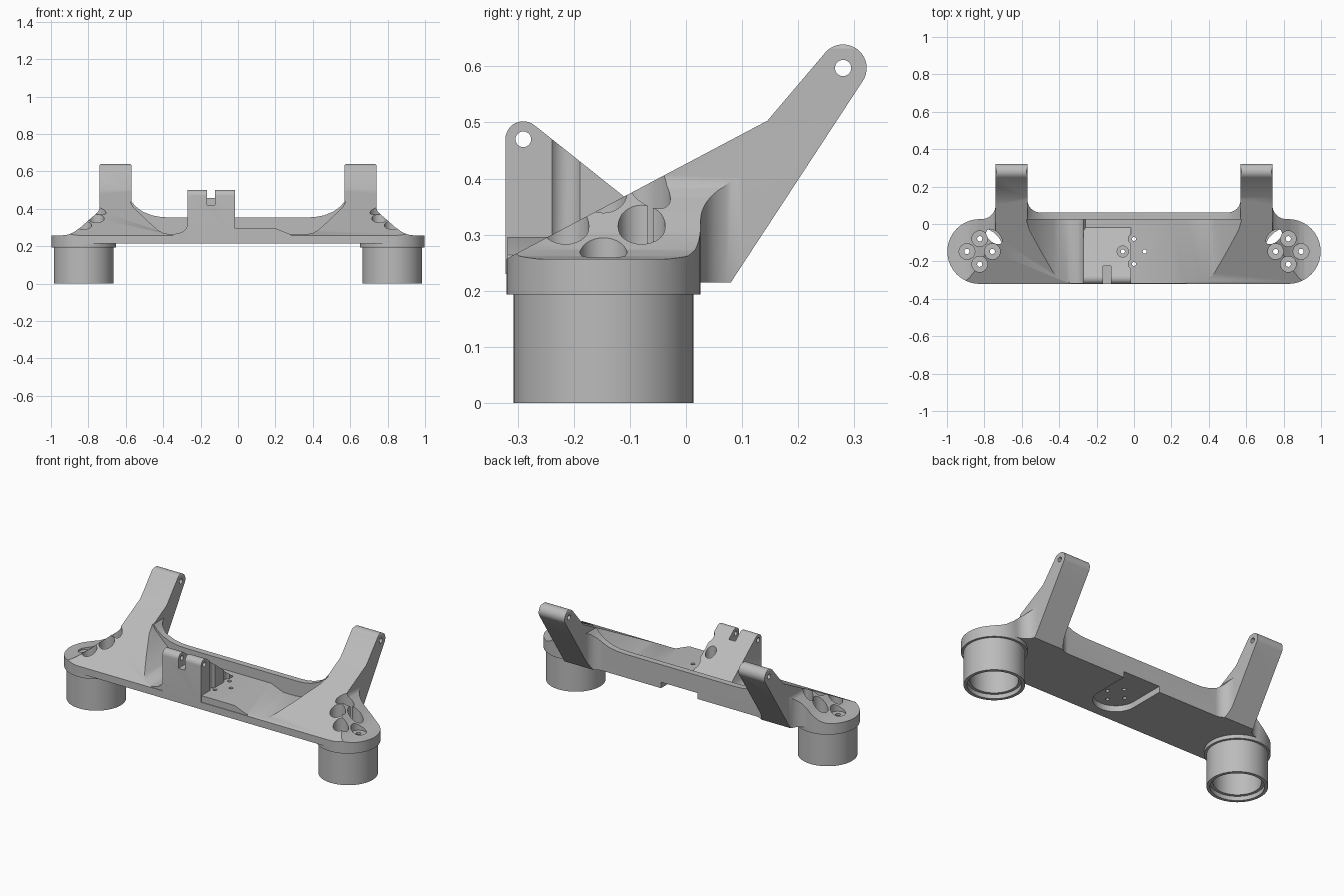
import bpy, bmesh, math
from mathutils import Matrix, Vector

if "Cube" in bpy.data.objects:
    bpy.data.objects.remove(bpy.data.objects["Cube"])

grey = bpy.data.materials.new("light_grey")
grey.use_nodes = True
COLOUR = (0.5, 0.5, 0.5, 1)
grey.diffuse_color = COLOUR
grey.node_tree.nodes["Principled BSDF"].inputs["Base Color"].default_value = COLOUR


def make(name, bm):
    bmesh.ops.recalc_face_normals(bm, faces=bm.faces)
    mesh = bpy.data.meshes.new(name)
    bm.to_mesh(mesh)
    bm.free()
    mesh.materials.append(grey)
    ob = bpy.data.objects.new(name, mesh)
    bpy.context.collection.objects.link(ob)
    return ob


def prism(name, pts, axis, lo, hi):
    """Extrude a closed 2D profile along an axis."""
    place = {"x": lambda p: (lo, p[0], p[1]),
             "y": lambda p: (p[0], lo, p[1]),
             "z": lambda p: (p[0], p[1], lo)}[axis]
    bm = bmesh.new()
    face = bm.faces.new([bm.verts.new(place(p)) for p in pts])
    new = bmesh.ops.extrude_face_region(bm, geom=[face])["geom"]
    shift = Vector([(hi - lo) * (a == axis) for a in "xyz"])
    bmesh.ops.translate(bm, vec=shift, verts=[v for v in new if isinstance(v, bmesh.types.BMVert)])
    return make(name, bm)


def rod(name, centre, r, length, axis="z", seg=32, stretch=1, turn=0):
    """Cylinder around a centre; stretch and turn make it an oval."""
    bm = bmesh.new()
    bmesh.ops.create_cone(bm, cap_ends=True, segments=seg, radius1=r, radius2=r, depth=length)
    m = Matrix.Rotation(turn, 4, "Z") @ Matrix.Diagonal((stretch, 1, 1, 1))
    if axis == "x":
        m = Matrix.Rotation(math.pi / 2, 4, "Y")
    bm.transform(Matrix.Translation(centre) @ m)
    return make(name, bm)


def upright(name, x, y, r, z0, z1, **kw):
    return rod(name, (x, y, (z0 + z1) / 2), r, z1 - z0, **kw)


def combine(ob, other, op="DIFFERENCE"):
    """Apply a boolean and drop the helper."""
    mod = ob.modifiers.new("cut", "BOOLEAN")
    mod.operation, mod.object, mod.solver = op, other, "EXACT"
    bpy.context.view_layer.update()
    mesh = bpy.data.meshes.new_from_object(ob.evaluated_get(bpy.context.evaluated_depsgraph_get()))
    ob.modifiers.clear()
    ob.data = mesh
    bpy.data.objects.remove(other)


def arc(cx, cy, r, a, b, n=12):
    return [(cx + r * math.cos(math.radians(a + (b - a) * i / n)),
             cy + r * math.sin(math.radians(a + (b - a) * i / n))) for i in range(n + 1)]


def mirrored(half):
    return half + [(-x, y) for x, y in reversed(half)]


CX, CY, R = 0.825, -0.147, 0.173
FLOOR, DECK = 0.264, 0.296

# Frame: the shared volume of a side, a front and a plan profile
side = [(-0.33, 0.215), (0.08, 0.215)] + arc(0.28, 0.597, 0.042, -33, 138, 20) + [
    (0.145, 0.503), (-0.32, 0.257), (-0.33, 0.257)]
frame = prism("frame", side, "x", -1.1, 1.1)

front = [(1.1, 0.2), (1.1, 0.256), (0.95, 0.257), (0.91, 0.262), (0.88, 0.274), (0.84, 0.302),
         (0.80, 0.338), (0.765, 0.368), (0.748, 0.385), (0.74, 0.402), (0.74, 0.632), (0.732, 0.645),
         (0.578, 0.645), (0.57, 0.632), (0.57, 0.44), (0.55, 0.415), (0.51, 0.385),
         (0.46, 0.365), (0.41, 0.356), (0.36, 0.354)]
combine(frame, prism("front_profile", mirrored(front), "y", -0.6, 0.6), "INTERSECT")

plan = (arc(CX, CY, R, -90, 90, 32) + arc(0.815, 0.101, 0.075, 270, 180)
        + [(0.74, 0.4), (0.57, 0.4)] + arc(0.502, 0.13, 0.068, 0, -90))
combine(frame, prism("plan_profile", mirrored(plan), "z", 0.1, 0.8), "INTERSECT")

# Central channel
channel = [(0.60, 0.8), (0.577, 0.44), (0.56, 0.41), (0.49, 0.342), (0.43, 0.288),
           (0.40, 0.27), (0.36, FLOOR)]
combine(frame, prism("channel", mirrored(channel), "y", -0.6, 0.025))

# Raised deck and hinge block
deck = [(-0.36, 0.24), (-0.345, FLOOR), (-0.30, 0.275), (-0.28, 0.29), (-0.27, 0.31),
        (-0.26, DECK), (0.20, DECK), (0.28, FLOOR), (0.29, 0.24)]
combine(frame, prism("deck", deck, "y", -0.318, 0.04), "UNION")
block = [(-0.322, 0.23), (-0.01, 0.23), (-0.01, 0.288)] + arc(-0.29, 0.47, 0.032, 51, 180) 
combine(frame, prism("hinge_block", block, "x", -0.27, -0.017), "UNION")

# Hinge slot, pin hole and pin recesses
combine(frame, prism("hinge_slot", [(-0.165, 0.42), (-0.123, 0.42), (-0.123, 0.6), (-0.165, 0.6)],
                     "y", -0.4, -0.225))
combine(frame, rod("pin_hole", (-0.144, -0.29, 0.47), 0.014, 0.4, "x"))

# Deck screw holes with clearance above them
for dx, dy in ((-0.06, 0), (0.057, 0), (0, 0.067), (0, -0.067)):
    combine(frame, upright("deck_hole", dx, CY + dy, 0.011, 0.1, 0.4, seg=20))
    combine(frame, upright("deck_clearance", dx, CY + dy, 0.03, DECK + 0.0005, 0.7))

# Keyhole recess on the underside, open to the back
key = arc(0, CY, 0.12, 180, 360, 24) + [(0.12, 0.2), (-0.12, 0.2)]
combine(frame, prism("underside_recess", key, "z", 0.1, 0.25))

# Each end: arm pin hole, screw wells, cable opening and cup
for s, label in ((1, "left"), (-1, "right")):
    combine(frame, rod("arm_hole", (s * 0.655, 0.28, 0.597), 0.0145, 0.4, "x"))
    cup = upright(label + "_cup", s * CX, CY, 0.16, 0, 0.22, seg=64)
    flange = upright("flange", s * CX, CY, R, 0.193, 0.216, seg=64)
    combine(cup, flange, "UNION")
    combine(cup, upright("rim_step", s * CX, CY, 0.142, -0.1, 0.025, seg=64))
    combine(cup, upright("bore", s * CX, CY, 0.126, -0.1, 0.195, seg=64))
    for dx, dy in ((0.068, 0), (-0.068, 0), (0, 0.068), (0, -0.068)):
        x, y = s * (CX + dx), CY + dy
        combine(frame, upright("screw_well", x, y, 0.042, 0.25, 0.7))
        for part in (frame, cup):
            combine(part, upright("screw_hole", x, y, 0.014, 0.1, 0.4, seg=20))
    for part in (frame, cup):
        combine(part, upright("cable_opening", s * 0.748, -0.068, 0.029, 0.1, 0.7,
                              stretch=1.75, turn=s * math.radians(42)))

# Smooth shading with crisp edges
for ob in bpy.context.collection.objects:
    if ob.type == "MESH" and ob.data.materials and ob.data.materials[0] == grey:
        for o in bpy.context.selected_objects:
            o.select_set(False)
        ob.select_set(True)
        bpy.context.view_layer.objects.active = ob
        bpy.ops.object.shade_smooth_by_angle(angle=math.radians(30))
